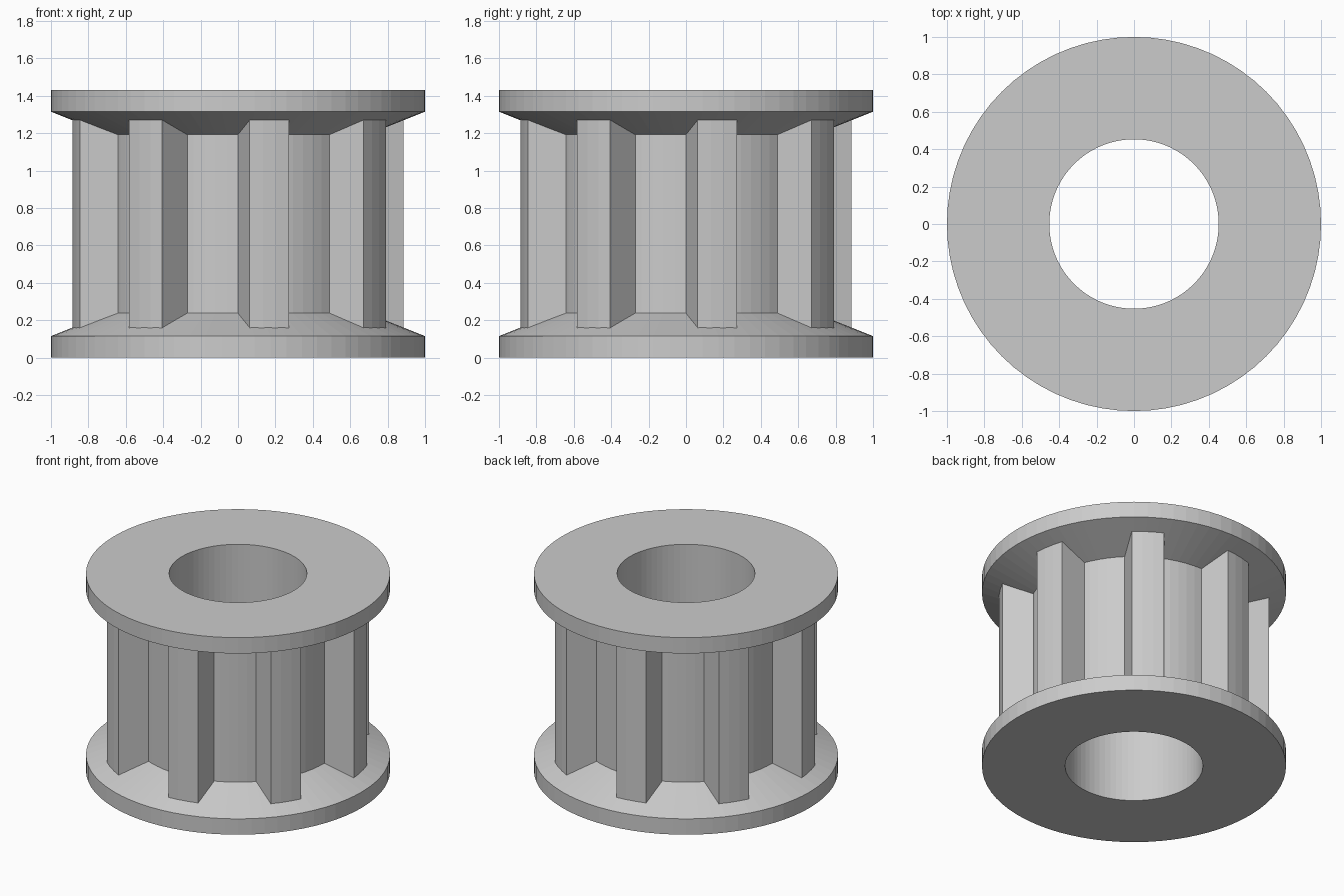
import bpy, bmesh
from math import sin, cos, radians

old = bpy.data.objects.get("Cube")
if old:
    bpy.data.objects.remove(old, do_unlink=True)

HEIGHT, RIM, BORE = 1.43, 1.0, 0.453
CORE_R, TIP_R = 0.693, 0.888
RIM_H, CONE_H = 0.115, 0.238
SEGMENTS, TEETH = 72, 8

metal = bpy.data.materials.new("plain grey")
metal.use_nodes = True
grey = (0.6, 0.6, 0.6, 1)
metal.diffuse_color = grey
metal.node_tree.nodes["Principled BSDF"].inputs["Base Color"].default_value = grey


def polar(r, degrees, z):
    # angle measured from the front, turning towards +x
    a = radians(degrees)
    return (r * sin(a), -r * cos(a), z)


def finish(name, bm):
    bmesh.ops.recalc_face_normals(bm, faces=bm.faces[:])
    mesh = bpy.data.meshes.new(name)
    bm.to_mesh(mesh)
    bm.free()
    mesh.materials.append(metal)
    obj = bpy.data.objects.new(name, mesh)
    bpy.context.collection.objects.link(obj)
    return obj


# Spool: bored core with a bevelled flange at each end, turned from one profile
lower = [(BORE, 0), (RIM, 0), (RIM, RIM_H), (CORE_R, CONE_H)]
profile = lower + [(r, HEIGHT - z) for r, z in reversed(lower)]
bm = bmesh.new()
rings = [[bm.verts.new(polar(r, 360 * i / SEGMENTS, z)) for r, z in profile]
         for i in range(SEGMENTS)]
for i, ring in enumerate(rings):
    nxt = rings[(i + 1) % SEGMENTS]
    for j in range(len(profile)):
        k = (j + 1) % len(profile)
        bm.faces.new((ring[j], nxt[j], nxt[k], ring[k]))
finish("flanged_spool", bm)

# Teeth: tapered prisms with a curved tip, rooted in the core and flanges
section = [(0.62, -11), (CORE_R, -11)]
section += [(TIP_R, a) for a in (-6.9, -2.3, 2.3, 6.9)]
section += [(CORE_R, 11), (0.62, 11)]
for t in range(TEETH):
    centre = 10.95 + t * 360 / TEETH
    bm = bmesh.new()
    base = bm.faces.new([bm.verts.new(polar(r, centre + a, 0.1)) for r, a in section])
    top = bmesh.ops.extrude_face_region(bm, geom=[base])["geom"]
    moved = [v for v in top if isinstance(v, bmesh.types.BMVert)]
    bmesh.ops.translate(bm, verts=moved, vec=(0, 0, HEIGHT - 0.2))
    # close the underside if the extrusion removed the starting face
    bmesh.ops.holes_fill(bm, edges=[e for e in bm.edges if e.is_boundary])
    finish(f"tooth_{t + 1}", bm)
